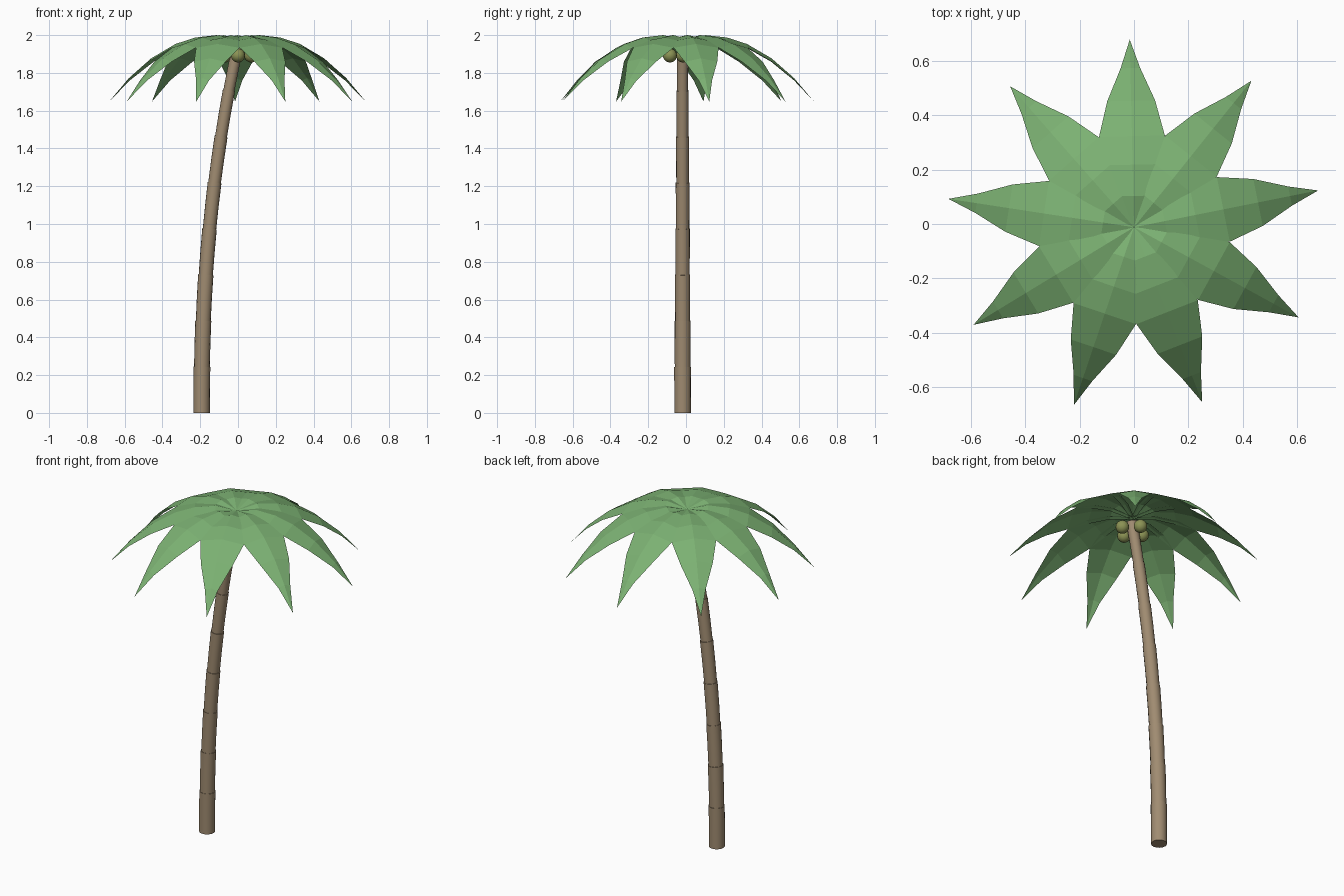
import bpy, bmesh, math

if "Cube" in bpy.data.objects:
    bpy.data.objects.remove(bpy.data.objects["Cube"])

CX, CY = 0.0, -0.012


def material(name, color):
    m = bpy.data.materials.new(name)
    m.diffuse_color = (*color, 1)
    m.use_nodes = True
    m.node_tree.nodes["Principled BSDF"].inputs["Base Color"].default_value = m.diffuse_color
    return m


def make_object(name, bm, mat):
    me = bpy.data.meshes.new(name)
    bm.to_mesh(me)
    bm.free()
    me.materials.append(mat)
    ob = bpy.data.objects.new(name, me)
    bpy.context.collection.objects.link(ob)
    return ob


def smooth(ob, angle=40):
    bpy.ops.object.select_all(action='DESELECT')
    ob.select_set(True)
    bpy.context.view_layer.objects.active = ob
    bpy.ops.object.shade_smooth_by_angle(angle=math.radians(angle))


bark = material("bark", (0.35, 0.26, 0.165))
green = material("leaf_green", (0.20, 0.44, 0.17))
nut = material("coconut_green", (0.26, 0.29, 0.09))

# Trunk: curved stack of segments, each with a tiny ledge at its top
SEGS, SIDES, TOP = 8, 16, 1.95
bm = bmesh.new()
rings = []


def trunk_ring(z, r):
    x = -0.193 + 0.0447 * z ** 2.2
    lean = math.atan(0.0983 * z ** 1.2)
    ring = []
    for i in range(SIDES):
        a = 2 * math.pi * i / SIDES
        ring.append(bm.verts.new((x + r * math.cos(a) * math.cos(lean),
                                  -0.018 + r * math.sin(a),
                                  z - r * math.cos(a) * math.sin(lean))))
    rings.append(ring)


for s in range(SEGS):
    for k in range(3):
        t = (s + k / 2) / SEGS
        ledge = 0.0015 * (k - 1)
        trunk_ring(TOP * t, 0.045 - 0.016 * t + ledge)
for a, b in zip(rings, rings[1:]):
    for i in range(SIDES):
        j = (i + 1) % SIDES
        bm.faces.new((a[i], a[j], b[j], b[i]))
bm.faces.new(rings[0][::-1])
bm.faces.new(rings[-1])
smooth(make_object("trunk", bm, bark))

# Fronds: arched, folded along the midrib: (radius, height, half width, edge drop)
PROFILE = [(0.0, 1.975, 0.012, 0.004), (0.115, 2.0, 0.062, 0.014),
           (0.23, 1.987, 0.105, 0.018), (0.335, 1.953, 0.121, 0.020),
           (0.465, 1.877, 0.088, 0.018), (0.585, 1.772, 0.036, 0.012),
           (0.69, 1.648, 0.0, 0.0)]
for n in range(9):
    ang = math.radians(11.3 + 40 * n)
    c, s = math.cos(ang), math.sin(ang)
    bm = bmesh.new()

    def vert(r, w, z):
        return bm.verts.new((CX + r * c - w * s, CY + r * s + w * c, z))

    rows = [(vert(r, -w, z - d), vert(r, 0, z), vert(r, w, z - d))
            for r, z, w, d in PROFILE[:-1]]
    tip = vert(PROFILE[-1][0], 0, PROFILE[-1][1])
    for a, b in zip(rows, rows[1:]):
        for k in (0, 1):
            bm.faces.new((a[k], b[k], b[k + 1], a[k + 1]))
    for k in (0, 1):
        bm.faces.new((rows[-1][k], tip, rows[-1][k + 1]))
    make_object(f"frond_{n + 1}", bm, green)

# Coconuts around the trunk top
for n in range(4):
    a = math.pi / 2 * n
    bm = bmesh.new()
    bmesh.ops.create_uvsphere(bm, u_segments=16, v_segments=10, radius=0.037)
    bmesh.ops.translate(bm, verts=bm.verts, vec=(CX + 0.07 * math.cos(a),
                                                 CY - 0.003 + 0.07 * math.sin(a), 1.892))
    smooth(make_object(f"coconut_{n + 1}", bm, nut), 60)
